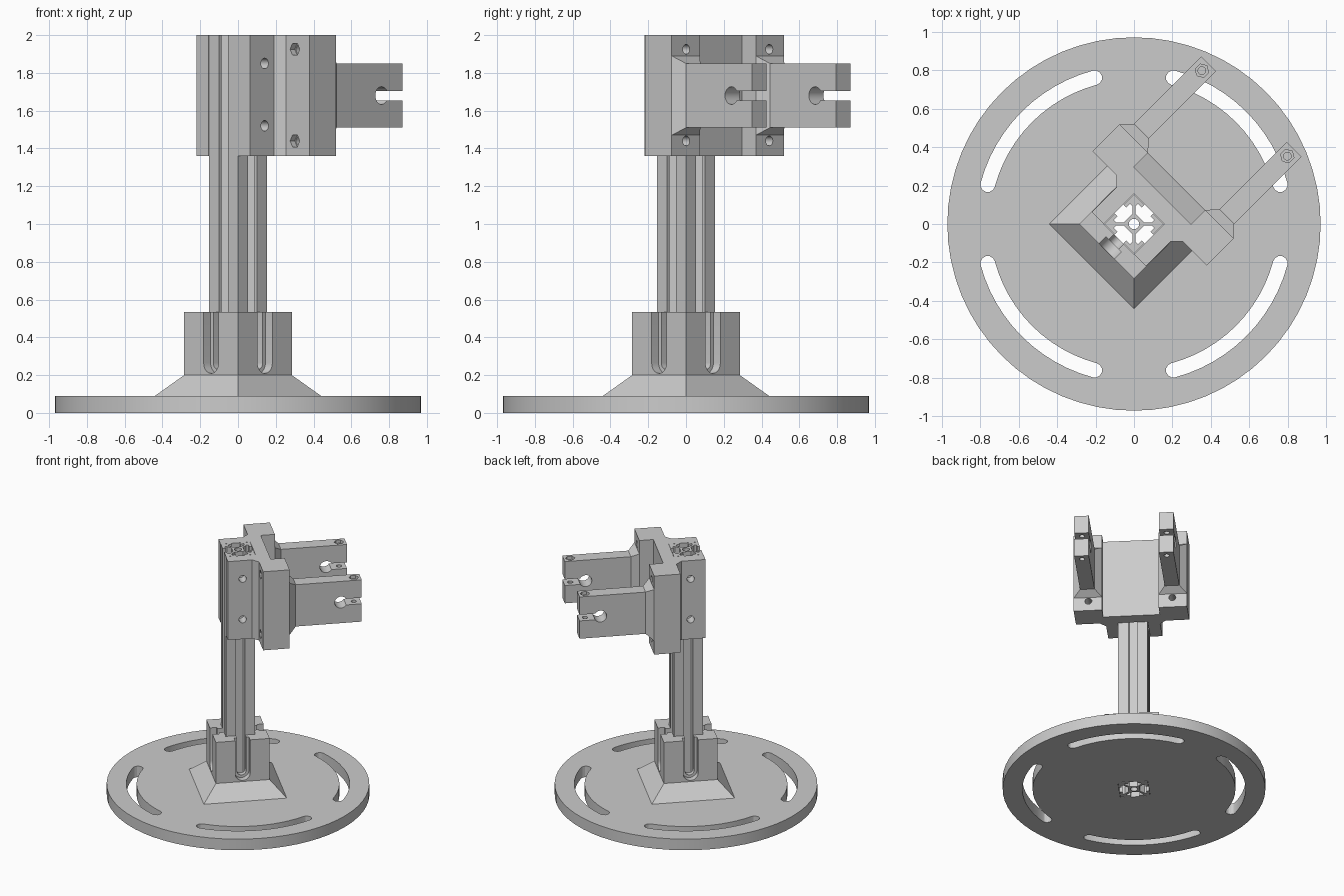
import bpy, bmesh
from math import sin, cos, pi, radians
from mathutils import Matrix, Vector

default = bpy.data.objects.get("Cube")
if default:
    bpy.data.objects.remove(default, do_unlink=True)

grey = bpy.data.materials.new("plain grey")
grey.use_nodes = True
grey.diffuse_color = (0.6, 0.6, 0.6, 1)
grey.node_tree.nodes["Principled BSDF"].inputs["Base Color"].default_value = (0.6, 0.6, 0.6, 1)

parts = []


def loft(name, rings):
    """Solid skinned through closed rings of 3D points, capped at both ends."""
    bm = bmesh.new()
    loops = [[bm.verts.new(p) for p in ring] for ring in rings]
    n = len(loops[0])
    for a, b in zip(loops, loops[1:]):
        for i in range(n):
            j = (i + 1) % n
            bm.faces.new((a[i], a[j], b[j], b[i]))
    bm.faces.new(loops[0])
    bm.faces.new(loops[-1])
    bmesh.ops.recalc_face_normals(bm, faces=bm.faces)
    mesh = bpy.data.meshes.new(name)
    bm.to_mesh(mesh)
    bm.free()
    mesh.materials.append(grey)
    obj = bpy.data.objects.new(name, mesh)
    bpy.context.collection.objects.link(obj)
    return obj


def prism(name, pts, lo, hi, axis="z"):
    """Extrude a 2D outline along an axis."""
    place = {"x": lambda a, b, h: (h, a, b),
             "y": lambda a, b, h: (a, h, b),
             "z": lambda a, b, h: (a, b, h)}[axis]
    return loft(name, [[place(a, b, h) for a, b in pts] for h in (lo, hi)])


def rect(a0, a1, b0, b1):
    return [(a0, b0), (a1, b0), (a1, b1), (a0, b1)]


def square(h):
    return rect(-h, h, -h, h)


def circle(a, b, r, n=24):
    return [(a + r * cos(2 * pi * i / n), b + r * sin(2 * pi * i / n)) for i in range(n)]


def cut(obj, *cutters):
    """Subtract each cutter, then discard it."""
    for c in cutters:
        c.hide_render = True
        mod = obj.modifiers.new("cut", "BOOLEAN")
        mod.operation, mod.solver, mod.object = "DIFFERENCE", "EXACT", c
        deps = bpy.context.evaluated_depsgraph_get()
        mesh = bpy.data.meshes.new_from_object(obj.evaluated_get(deps))
        obj.modifiers.clear()
        obj.data = mesh
        bpy.data.objects.remove(c, do_unlink=True)


def spun(obj, k):
    obj.data.transform(Matrix.Rotation(k * pi / 2, 4, "Z"))
    return obj


# Everything is laid out square to the axes, then turned 45 degrees at the end
TOP, HEAD_LOW, MID = 2.0, 1.36, 1.68
FIT = 0.111

# Base disc with four curved slots and a square socket
base = prism("base_disc", circle(0, 0, 0.97, 64), 0, 0.09)
R, W, HALF = 0.787, 0.038, radians(30)


def arc_slot():
    pts = []
    for i in range(13):
        t = -HALF + 2 * HALF * i / 12
        pts.append(((R + W) * cos(t), (R + W) * sin(t)))
    for side in (1, -1):
        end = Vector((R * cos(HALF), side * R * sin(HALF)))
        for i in range(1, 6):
            t = side * HALF + pi * i / 6 + (0 if side > 0 else pi)
            pts.append((end.x + W * cos(t), end.y + W * sin(t)))
        if side > 0:
            for i in range(13):
                t = HALF - 2 * HALF * i / 12
                pts.append(((R - W) * cos(t), (R - W) * sin(t)))
    return prism("slot_cutter", pts, -0.1, 0.2)


cut(base, *[spun(arc_slot(), k) for k in range(4)],
    prism("socket_cutter", square(FIT), -0.1, 0.2))
parts.append(base)

# Pedestal: flared foot and square socket with stepped bolt slots
pedestal = loft("pedestal", [[(x, y, z) for x, y in square(h)]
                             for h, z in ((0.311, 0.09), (0.2015, 0.2), (0.2015, 0.535))])


def bolt_slot(r, depth):
    pts = [(r * cos(t), 0.265 + r * sin(t)) for t in (pi + pi * i / 10 for i in range(11))]
    return prism("bolt_slot_cutter", pts + [(r, 0.7), (-r, 0.7)], depth, 0.3, "x")


cut(pedestal, prism("socket_cutter", square(FIT), 0, 0.7))
for k in range(4):
    cut(pedestal, spun(bolt_slot(0.056, 0.15), k), spun(bolt_slot(0.035, 0.09), k))
parts.append(pedestal)

# Slotted post: one side of the profile repeated four times
S = 0.0109
half = [(3.9, 2.8), (6.6, 5.5), (8.2, 5.5), (8.2, 3), (10, 3)]
side = [(x, -y) for x, y in reversed(half)] + half + [(10, 10)]
outline = []
for k in range(4):
    turn = Matrix.Rotation(k * pi / 2, 2)
    outline += [tuple(turn @ Vector(p) * S) for p in side]
post = prism("slotted_post", outline, 0, TOP)
cut(post, prism("bore_cutter", circle(0, 0, 0.027), -0.1, TOP + 0.1))
parts.append(post)

# Head: open clamp with a flange on each side and a recess between them
flank = [(-FIT, -FIT), (-FIT, -0.2), (0.07, -0.2), (0.115, -0.245), (0.115, -0.42),
         (0.313, -0.42), (0.313, -0.21), (0.208, -0.21)]
inner = [(FIT, FIT), (FIT, -FIT)]
head = prism("clamp_head", flank + [(x, -y) for x, y in reversed(flank)] + inner, HEAD_LOW, TOP)
for s in (-1, 1):
    for z in (1.52, 1.85):
        cut(head, prism("clamp_hole", circle(0, z, 0.028), s * 0.09, s * 0.3, "y"))
    for z in (1.44, 1.925):
        cut(head, prism("flange_hole", circle(s * 0.311, z, 0.026), 0, 0.5, "x"),
            prism("nut_trap", circle(s * 0.311, z, 0.036, 6), 0.05, 0.15, "x"))
parts.append(head)

# Two forked arms with flared roots
for s, label in ((-1, "front"), (1, "back")):
    v0, v1 = sorted((s * 0.26, s * 0.368))
    arm = prism(label + "_arm", rect(0.313, 0.863, v0, v1), 1.51, 1.85)
    mid_v = s * 0.314
    cut(arm,
        prism("rod_hole", circle(0.707, MID, 0.047), -0.5, 0.5, "y"),
        prism("slit", rect(0.707, 1, MID - 0.025, MID + 0.025), -0.5, 0.5, "y"),
        prism("pinch_hole", circle(0.813, mid_v, 0.02), 1.4, 2),
        prism("nut_trap", circle(0.813, mid_v, 0.036, 6), 1.825, 2))
    w0, w1 = sorted((s * 0.21, s * 0.42))
    root = loft(label + "_arm_root", [
        [(0.313, a, b) for a, b in rect(w0, w1, 1.47, 1.89)],
        [(0.368, a, b) for a, b in rect(v0, v1, 1.51, 1.85)]])
    parts += [arm, root]

# Turn the model to its stance and keep the flat edges crisp
bpy.ops.object.select_all(action="DESELECT")
for obj in parts:
    obj.data.transform(Matrix.Rotation(pi / 4, 4, "Z"))
    obj.select_set(True)
    bpy.context.view_layer.objects.active = obj
bpy.ops.object.shade_smooth_by_angle(angle=radians(25))
